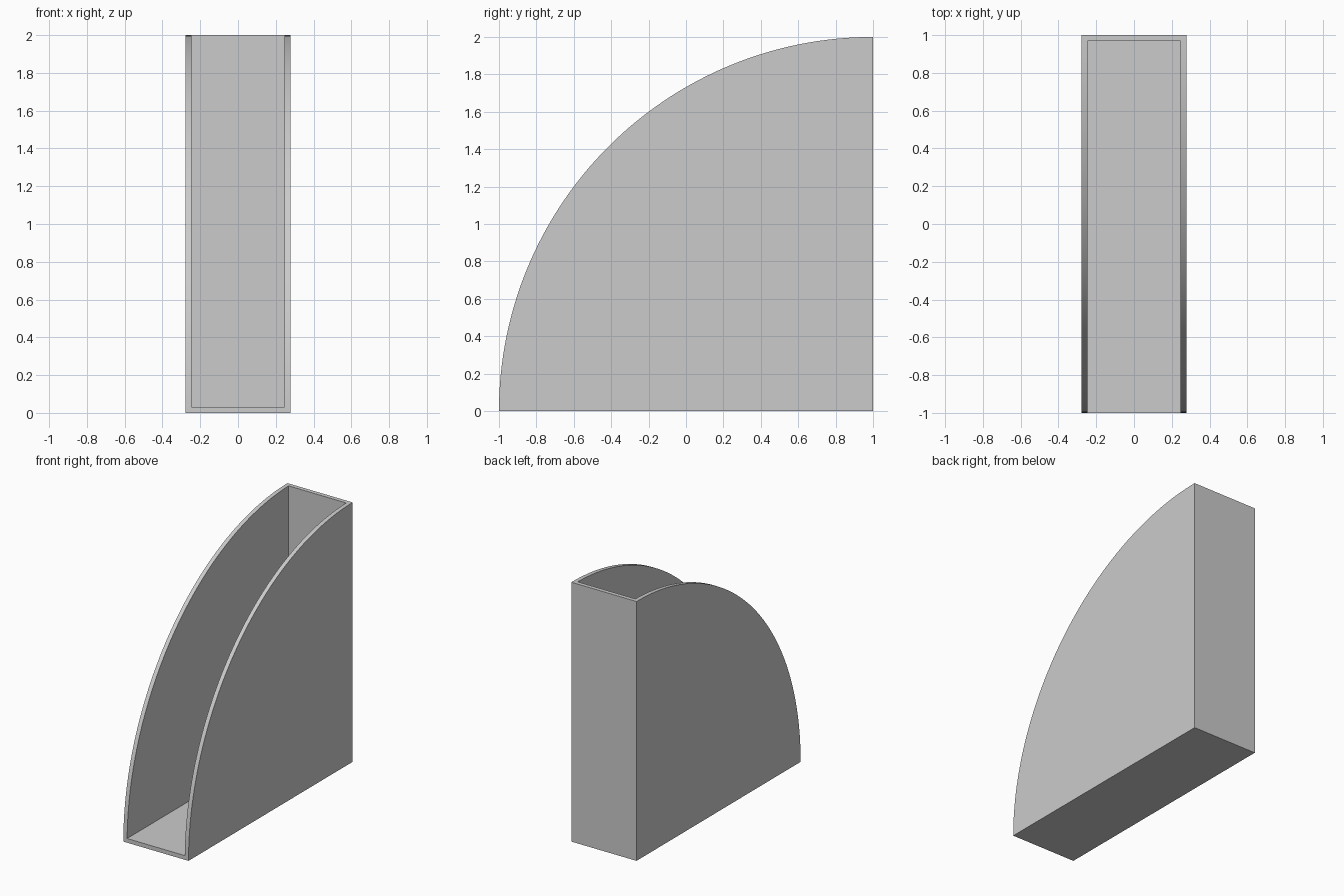
import bpy, bmesh, math
from mathutils import Vector

cube = bpy.data.objects.get("Cube")
if cube:
    bpy.data.objects.remove(cube, do_unlink=True)

HALF_W, WALL, RADIUS, SEGS = 0.278, 0.032, 2.0, 64

grey = bpy.data.materials.new("plain_grey")
grey.use_nodes = True
colour = (0.6, 0.6, 0.6, 1)
grey.diffuse_color = colour
grey.node_tree.nodes["Principled BSDF"].inputs["Base Color"].default_value = colour


def prism(name, profile, half):
    """Extrude a (y, z) profile symmetrically along x."""
    bm = bmesh.new()
    face = bm.faces.new([bm.verts.new((-half, y, z)) for y, z in profile])
    out = bmesh.ops.extrude_face_region(bm, geom=[face])["geom"]
    bmesh.ops.translate(bm, vec=Vector((2 * half, 0, 0)),
                        verts=[v for v in out if isinstance(v, bmesh.types.BMVert)])
    bmesh.ops.recalc_face_normals(bm, faces=bm.faces)
    mesh = bpy.data.meshes.new(name)
    bm.to_mesh(mesh)
    bm.free()
    mesh.materials.append(grey)
    obj = bpy.data.objects.new(name, mesh)
    bpy.context.collection.objects.link(obj)
    return obj


# Quarter-round body, its square corner at the bottom of the back
angles = [math.pi / 2 * i / SEGS for i in range(SEGS + 1)]
arc = [(1 - RADIUS * math.cos(a), RADIUS * math.sin(a)) for a in angles]
holder = prism("file_holder", arc + [(1, 0)], HALF_W)

# Cavity, open along the curve
back = 1 - WALL
cavity = prism("cavity_cutter", [(-2, WALL), (back, WALL), (back, 3), (-2, 3)], HALF_W - WALL)
cavity.hide_render = True

cut = holder.modifiers.new("hollow", 'BOOLEAN')
cut.operation = 'DIFFERENCE'
cut.solver = 'EXACT'
cut.object = cavity

bpy.ops.object.select_all(action='DESELECT')
holder.select_set(True)
bpy.context.view_layer.objects.active = holder
bpy.ops.object.modifier_apply(modifier=cut.name)
bpy.data.objects.remove(cavity, do_unlink=True)
bpy.ops.object.shade_smooth_by_angle(angle=math.radians(30))
